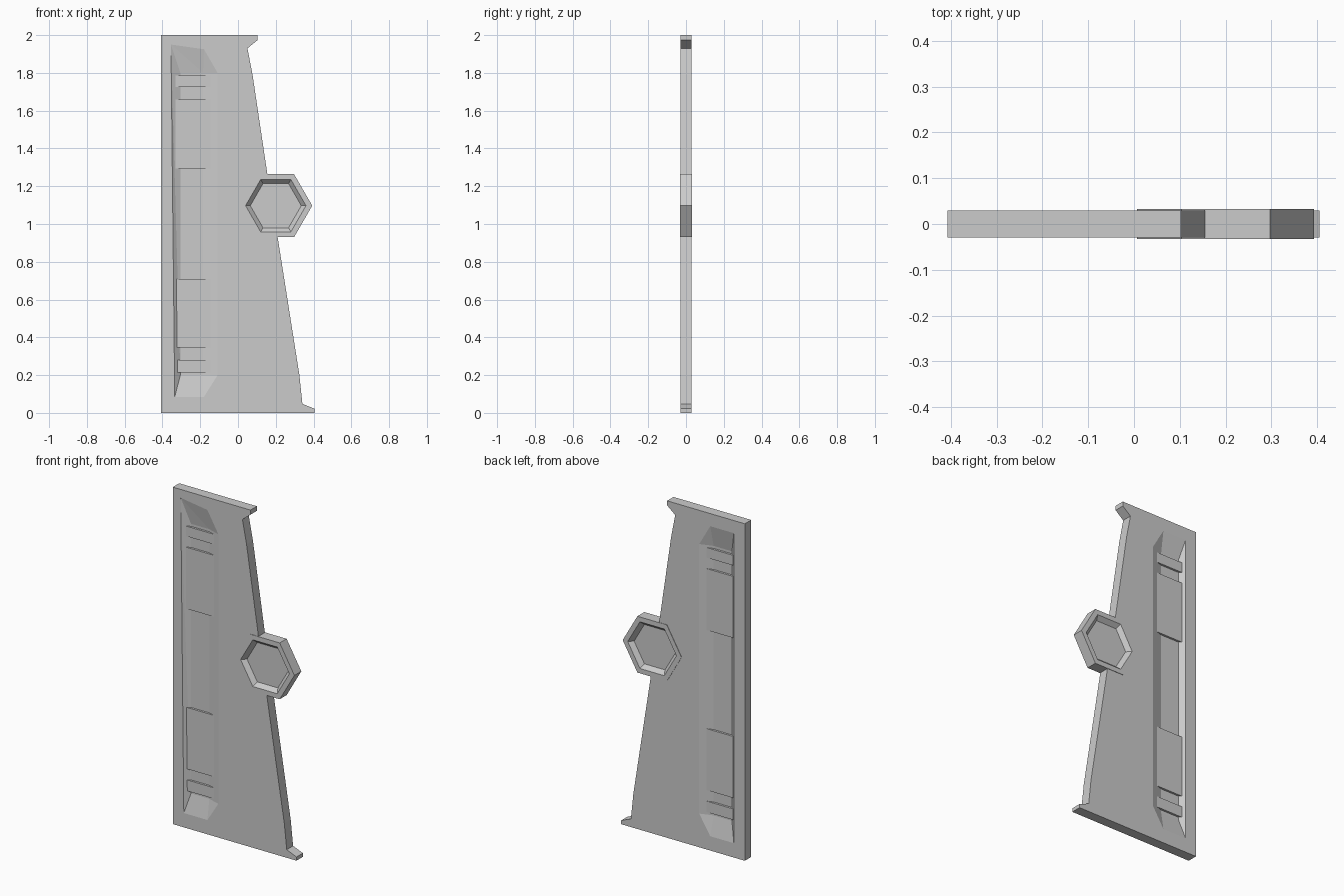
import bpy, bmesh
from math import cos, sin, radians

if "Cube" in bpy.data.objects:
    bpy.data.objects.remove(bpy.data.objects["Cube"])


def new_object(name, bm):
    bmesh.ops.recalc_face_normals(bm, faces=bm.faces)
    mesh = bpy.data.meshes.new(name)
    bm.to_mesh(mesh)
    bm.free()
    ob = bpy.data.objects.new(name, mesh)
    bpy.context.collection.objects.link(ob)
    return ob


def prism(name, outline, half):
    """Extrude an (x, z) outline from y = -half to y = +half."""
    bm = bmesh.new()
    face = bm.faces.new([bm.verts.new((x, -half, z)) for x, z in outline])
    new = bmesh.ops.extrude_face_region(bm, geom=[face])["geom"]
    bmesh.ops.translate(bm, vec=(0, 2 * half, 0),
                        verts=[v for v in new if isinstance(v, bmesh.types.BMVert)])
    return new_object(name, bm)


def pocket(name, opening, floor, side, surface, depth_y):
    """Convex tapered cutter: opening at the surface, smaller floor inside."""
    bm = bmesh.new()
    for ring, y in ((opening, surface + 0.02), (opening, surface), (floor, depth_y)):
        for x, z in ring:
            bm.verts.new((x, side * y, z))
    hull = bmesh.ops.convex_hull(bm, input=bm.verts)
    loose = {g for g in hull["geom_interior"] + hull["geom_unused"]
             if isinstance(g, bmesh.types.BMVert)}
    bmesh.ops.delete(bm, geom=list(loose), context='VERTS')
    bmesh.ops.dissolve_limit(bm, angle_limit=radians(0.5), verts=bm.verts, edges=bm.edges)
    return new_object(name, bm)


def combine(target, tool, operation):
    mod = target.modifiers.new(operation.title(), 'BOOLEAN')
    mod.operation, mod.solver, mod.object = operation, 'EXACT', tool
    bpy.context.view_layer.objects.active = target
    bpy.ops.object.modifier_apply(modifier=mod.name)
    bpy.data.objects.remove(tool)


def hexagon(r):
    return [(0.2 + r * cos(radians(60 * i)), 1.097 + r * sin(radians(60 * i)))
            for i in range(6)]


# Tapered panel with small lips at the top and bottom of the slanted edge
panel = prism("panel", [
    (-0.407, 0), (0.405, 0), (0.405, 0.022), (0.341, 0.048), (0.325, 0.2),
    (0.21, 0.93), (0.156, 1.26), (0.077, 1.79), (0.05, 1.93), (0.103, 1.973),
    (0.103, 2.0), (-0.407, 2.0)], 0.03)

# Hexagonal boss on the slanted edge
combine(panel, prism("hex_boss", hexagon(0.193), 0.0325), 'UNION')

# Pockets sunk into both sides: hexagon and long slot
slot_floor = [(-0.305, 0.2), (-0.185, 0.2), (-0.185, 1.8), (-0.305, 1.8)]
for side in (-1, 1):
    tip = (-0.355, 1.95) if side < 0 else (-0.335, 1.925)
    slot_opening = [(-0.335, 0.085), (-0.18, 0.085), (-0.108, 0.2),
                    (-0.108, 1.8), (-0.18, 1.925), tip]
    combine(panel, pocket("hex_cutter", hexagon(0.16), hexagon(0.135),
                          side, 0.0325, 0.008), 'DIFFERENCE')
    combine(panel, pocket("slot_cutter", slot_opening, slot_floor,
                          side, 0.03, 0.005), 'DIFFERENCE')

# Narrow bars and wide blocks across the slot, raised on both sides
for name, z0, z1 in (("lower_bar", 0.215, 0.28), ("lower_block", 0.345, 0.71),
                     ("upper_block", 1.295, 1.66), ("upper_bar", 1.725, 1.785)):
    prism(name, [(-0.345, z0), (-0.125, z0), (-0.125, z1), (-0.345, z1)], 0.0175)
